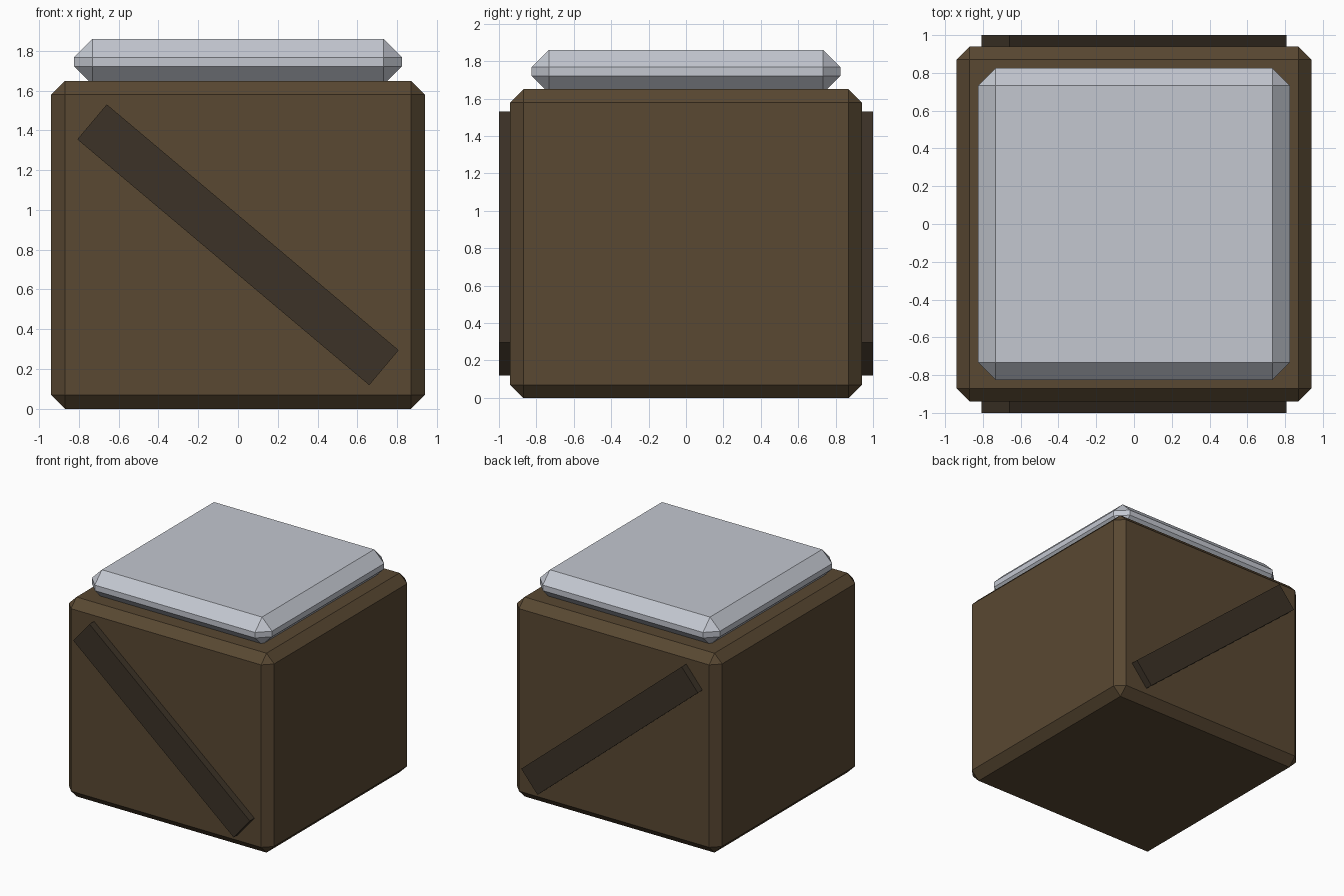
import bpy
import math

if "Cube" in bpy.data.objects:
    bpy.data.objects.remove(bpy.data.objects["Cube"])


def material(name, color):
    mat = bpy.data.materials.new(name)
    mat.diffuse_color = (*color, 1.0)
    mat.use_nodes = True
    mat.node_tree.nodes["Principled BSDF"].inputs["Base Color"].default_value = mat.diffuse_color
    return mat


wood = material("brown wood", (0.100, 0.065, 0.032))
dark_wood = material("dark wood", (0.045, 0.032, 0.020))
pale_grey = material("pale grey", (0.546, 0.571, 0.631))


def block(name, size, location, mat, bevel=0.0, tilt=0.0):
    """Box with an optional one-step chamfer and a tilt about y."""
    bpy.ops.mesh.primitive_cube_add(size=1, location=location)
    obj = bpy.context.object
    obj.name = name
    obj.scale = size
    bpy.ops.object.transform_apply(location=False, rotation=False, scale=True)
    obj.rotation_euler.y = tilt
    obj.data.materials.append(mat)
    if bevel:
        mod = obj.modifiers.new("chamfer", "BEVEL")
        mod.width = bevel
        mod.segments = 1
        mod.limit_method = "NONE"
    return obj


# Crate body
block("crate_body", (1.88, 1.88, 1.65), (0, 0, 0.825), wood, bevel=0.07)

# Chamfered slab lying on the crate
block("top_slab", (1.65, 1.65, 0.23), (0, 0, 1.745), pale_grey, bevel=0.092)

# Diagonal braces on the front and back
for name, y in (("front_brace", -0.94), ("back_brace", 0.94)):
    block(name, (1.92, 0.12, 0.23), (0, y, 0.825), dark_wood, tilt=math.radians(40.1))
